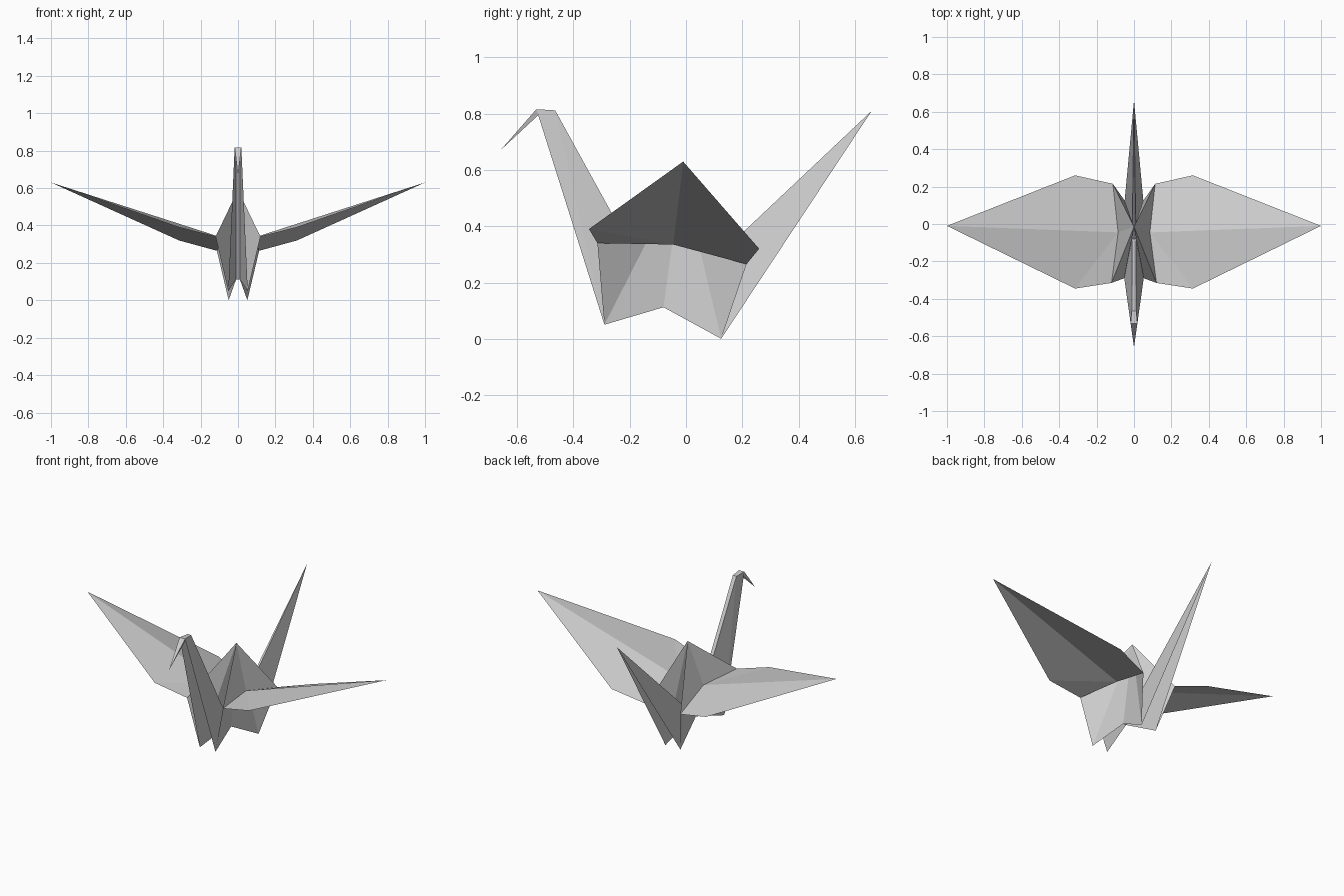
import bpy

if "Cube" in bpy.data.objects:
    bpy.data.objects.remove(bpy.data.objects["Cube"])

paper = bpy.data.materials.new("light_grey_paper")
paper.diffuse_color = (0.62, 0.62, 0.62, 1)
paper.use_nodes = True
paper.node_tree.nodes["Principled BSDF"].inputs["Base Color"].default_value = paper.diffuse_color

# Shared fold points on the +x half of the folded sheet
P = {
    "peak": (0, -0.015, 0.59),
    "mid": (0.085, -0.045, 0.335),
    "inner_front": (0.12, -0.315, 0.34),
    "inner_rear": (0.113, 0.215, 0.265),
    "corner_front": (0.315, -0.345, 0.39),
    "corner_rear": (0.315, 0.26, 0.32),
    "wing_tip": (1, -0.01, 0.63),
    "foot_front": (0.052, -0.29, 0.05),
    "foot_rear": (0.05, 0.125, 0),
    "belly": (0.01, -0.08, 0.112),
    "nape": (0.012, -0.465, 0.812),
    "brow": (0.018, -0.532, 0.816),
    "throat": (0.012, -0.525, 0.795),
    "beak_tip": (0, -0.66, 0.67),
    "tail_tip": (0, 0.66, 0.81),
}


def sheet(name, faces, strips=(), sides=(1, -1)):
    """Flat paper part: faces are repeated on each side, strips bridge both sides."""
    verts, index, polys = [], {}, []

    def vert(key, s):
        x, y, z = P[key]
        co = (x * s, y, z)
        if co not in index:
            index[co] = len(verts)
            verts.append(co)
        return index[co]

    for s in sides:
        for f in faces:
            poly = [vert(k, s) for k in f.split()]
            polys.append(poly if s > 0 else poly[::-1])
    for f in strips:
        a, b = f.split()
        ring = [vert(a, 1), vert(b, 1), vert(b, -1), vert(a, -1)]
        polys.append(list(dict.fromkeys(ring)))
    me = bpy.data.meshes.new(name)
    me.from_pydata(verts, [], polys)
    me.materials.append(paper)
    ob = bpy.data.objects.new(name, me)
    bpy.context.collection.objects.link(ob)
    return ob


# Hump and body sides fan out from the peak
sheet("hump", ["peak inner_front mid", "peak mid inner_rear"])
sheet("body_sides", ["peak foot_front inner_front", "peak belly foot_front",
                     "peak foot_rear belly", "peak inner_rear foot_rear"])

# Wings with a ridge from the body to the tip
for label, s in (("right_wing", 1), ("left_wing", -1)):
    sheet(label, ["mid inner_front corner_front", "mid corner_front wing_tip",
                  "mid wing_tip corner_rear", "mid corner_rear inner_rear"], sides=(s,))

# Neck and tail are open folds with a narrow spine
sheet("neck", ["foot_front belly nape", "foot_front nape brow"], ["nape belly"])
sheet("tail", ["belly foot_rear tail_tip"], ["belly tail_tip"])

# Head folded forward and down to the beak
sheet("head", ["brow throat beak_tip"], ["brow nape", "beak_tip brow"])
